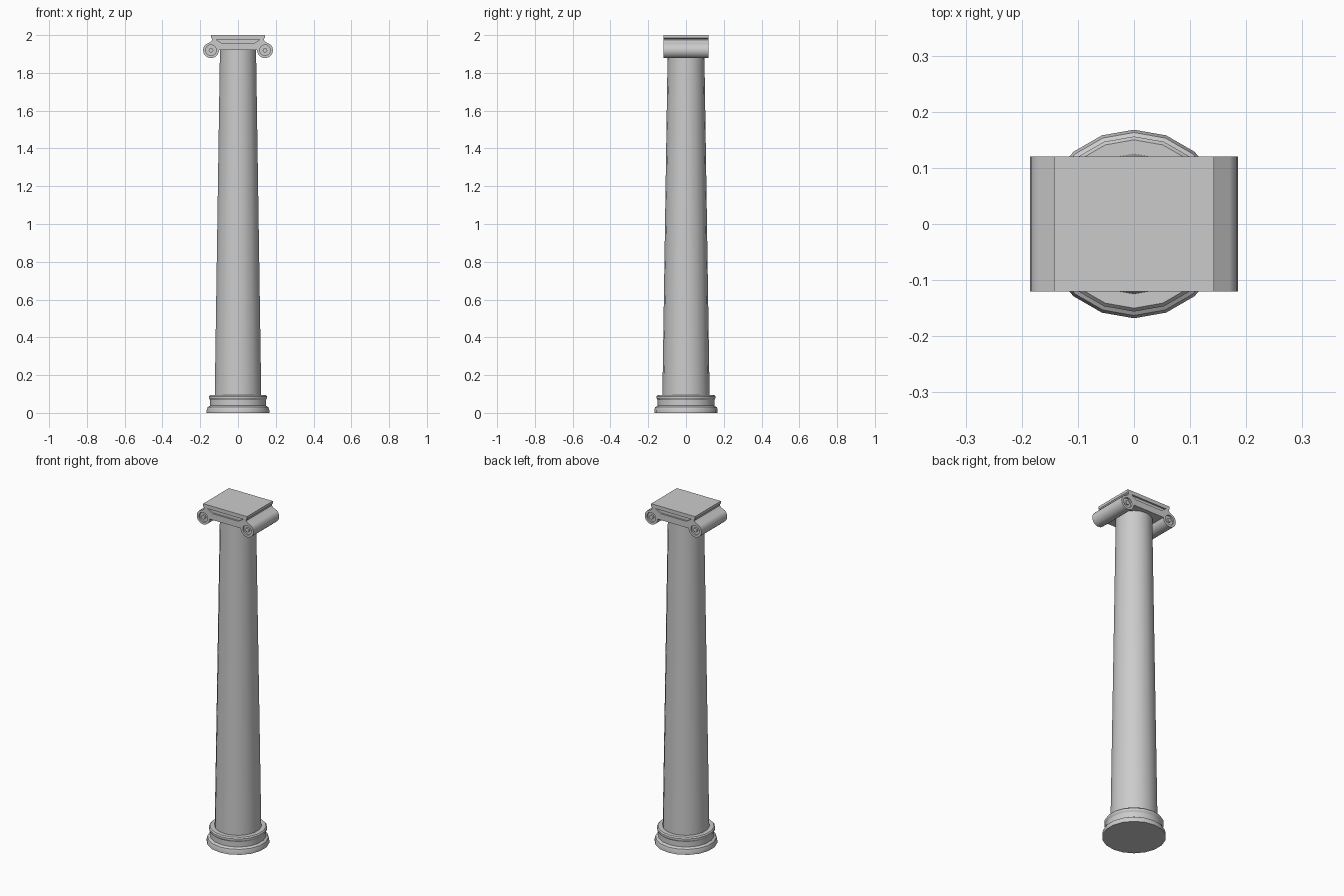
import bpy, bmesh, math
from mathutils import Matrix

cube = bpy.data.objects.get("Cube")
if cube:
    bpy.data.objects.remove(cube, do_unlink=True)

stone = bpy.data.materials.new("grey stone")
stone.use_nodes = True
GREY = (0.6, 0.6, 0.6, 1)
stone.diffuse_color = GREY
stone.node_tree.nodes["Principled BSDF"].inputs["Base Color"].default_value = GREY

SIDES = 18
DEPTH = 0.12            # half depth of the capital
EYE_X, EYE_Z, ROLL = 0.143, 1.92, 0.042


def finish(name, bm, smooth=True):
    bmesh.ops.recalc_face_normals(bm, faces=bm.faces)
    mesh = bpy.data.meshes.new(name)
    bm.to_mesh(mesh)
    bm.free()
    mesh.materials.append(stone)
    obj = bpy.data.objects.new(name, mesh)
    bpy.context.collection.objects.link(obj)
    if smooth:
        bpy.ops.object.select_all(action='DESELECT')
        bpy.context.view_layer.objects.active = obj
        obj.select_set(True)
        bpy.ops.object.shade_smooth_by_angle(angle=math.radians(30))
    return obj


def turned(name, profile):
    """Solid of revolution from (radius, height) pairs."""
    bm = bmesh.new()
    rings = []
    for r, z in profile:
        angles = [math.pi / 2 + math.tau * i / SIDES for i in range(SIDES)]
        rings.append([bm.verts.new((r * math.cos(a), r * math.sin(a), z)) for a in angles])
    for low, high in zip(rings, rings[1:]):
        for i in range(SIDES):
            j = (i + 1) % SIDES
            bm.faces.new((low[i], low[j], high[j], high[i]))
    bm.faces.new(rings[0])
    bm.faces.new(rings[-1])
    return finish(name, bm)


def prism(name, outline, y0, y1, smooth=True):
    """Front outline of (x, z) pairs extended along y."""
    bm = bmesh.new()
    face = bm.faces.new([bm.verts.new((x, y0, z)) for x, z in outline])
    new = bmesh.ops.extrude_face_region(bm, geom=[face])["geom"]
    verts = [v for v in new if isinstance(v, bmesh.types.BMVert)]
    bmesh.ops.translate(bm, verts=verts, vec=(0, y1 - y0, 0))
    return finish(name, bm, smooth)


def disc(x, radius, steps=20):
    return [(x + radius * math.cos(math.tau * i / steps),
             EYE_Z + radius * math.sin(math.tau * i / steps)) for i in range(steps)]


# Base mouldings and tapered shaft
turned("base", [(0.168, 0), (0.168, 0.014), (0.163, 0.03), (0.15, 0.038),
                (0.15, 0.068), (0.156, 0.078), (0.156, 0.088), (0.15, 0.095)])
turned("shaft", [(0.125, 0.09), (0.097, 1.925)])

# Capital: slab, sloping neck and two rolled ends
roll = [(EYE_X + ROLL * math.cos(a), EYE_Z + ROLL * math.sin(a))
        for a in [math.radians(50 - 230 * i / 14) for i in range(15)]]
half = [(0.143, 2), (0.143, 1.985), (0.137, 1.98), (0.137, 1.973), (0.146, 1.963)] + roll
capital = prism("capital", half + [(-x, z) for x, z in reversed(half)], -DEPTH, DEPTH)

# Recessed panel and volute hollows on both faces
panel = [(-0.118, 1.978), (0.118, 1.978), (0.085, 1.957), (-0.085, 1.957)]
for side, sign in (("front", -1), ("back", 1)):
    inner, outer = sign * (DEPTH - 0.01), sign * (DEPTH + 0.02)
    shapes = [("panel", panel)]
    for hand, x in (("left", EYE_X), ("right", -EYE_X)):
        shapes.append((hand + "_hollow", disc(x, 0.028)))
        prism(f"{side}_{hand}_volute_eye", disc(x, 0.012), sign * (DEPTH - 0.015), sign * DEPTH)
    for label, outline in shapes:
        cutter = prism(f"{side}_{label}_cutter", outline, inner, outer, False)
        cutter.hide_render = True
        cutter.hide_set(True)
        cut = capital.modifiers.new(label, 'BOOLEAN')
        cut.operation = 'DIFFERENCE'
        cut.solver = 'EXACT'
        cut.object = cutter
